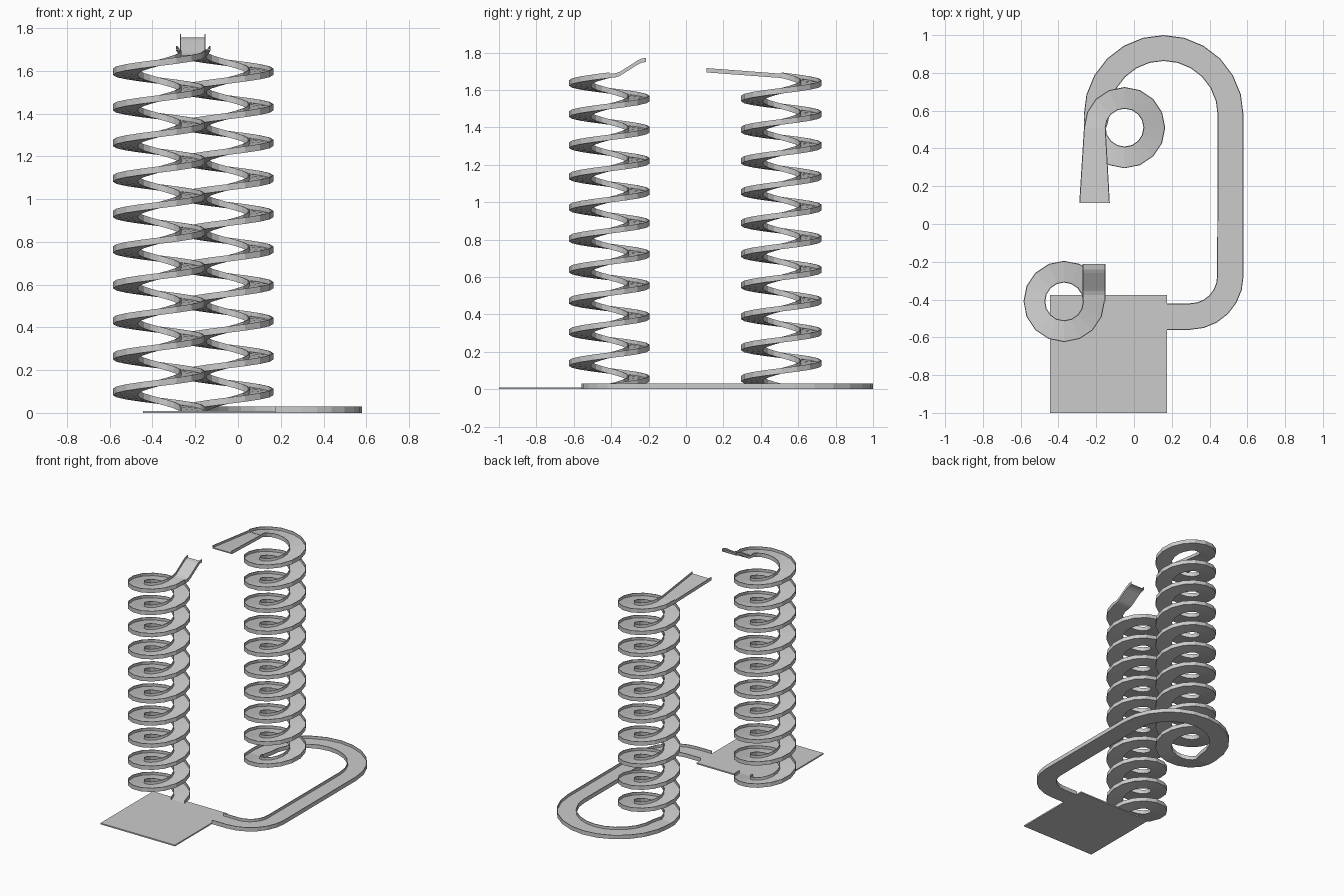
import bpy, bmesh, math
from mathutils import Vector

if "Cube" in bpy.data.objects:
    bpy.data.objects.remove(bpy.data.objects["Cube"])

gray = bpy.data.materials.new("plain gray")
gray.diffuse_color = (0.6, 0.6, 0.6, 1)
gray.use_nodes = True
gray.node_tree.nodes["Principled BSDF"].inputs["Base Color"].default_value = gray.diffuse_color


def finish(name, bm):
    bmesh.ops.recalc_face_normals(bm, faces=bm.faces)
    mesh = bpy.data.meshes.new(name)
    bm.to_mesh(mesh)
    bm.free()
    mesh.materials.append(gray)
    ob = bpy.data.objects.new(name, mesh)
    bpy.context.collection.objects.link(ob)


def channel(name, rails, height=0.03, floor=0.01, wall=0.005):
    """Sweep an open U channel between pairs of edge points."""
    bm = bmesh.new()
    rings = []
    for a, b in rails:
        a, b = Vector(a), Vector(b)
        w = (b - a).length
        t = wall / w
        section = [(0, 0), (1, 0), (1, height), (1 - t, height),
                   (1 - t, floor), (t, floor), (t, height), (0, height)]
        rings.append([bm.verts.new(a.lerp(b, s) + Vector((0, 0, h))) for s, h in section])
    for r, q in zip(rings, rings[1:]):
        for i in range(8):
            j = (i + 1) % 8
            bm.faces.new((r[i], r[j], q[j], q[i]))
    bm.faces.new(rings[0])
    bm.faces.new(rings[-1])
    finish(name, bm)


def arc(cx, cy, inner, outer, start, end, steps, z0=0.0, z1=0.0):
    """Inner and outer edge pairs along an arc, optionally rising."""
    out = []
    for i in range(steps + 1):
        f = i / steps
        a = math.radians(start + (end - start) * f)
        z = z0 + (z1 - z0) * f
        c, s = math.cos(a), math.sin(a)
        out.append(((cx + inner * c, cy + inner * s, z), (cx + outer * c, cy + outer * s, z)))
    return out


TOP, TURNS, SIDES = 1.664, 10, 16

# two spiral ramps
channel("front_spiral", arc(-0.37, -0.41, 0.1, 0.215, 0, 360 * TURNS, SIDES * TURNS, 0, TOP))
channel("rear_spiral", arc(-0.05, 0.51, 0.1, 0.215, 180, 180 + 360 * TURNS, SIDES * TURNS, 0, TOP))

# curved launch lip on the front spiral
lip = [(-0.41, 1.664), (-0.375, 1.668), (-0.355, 1.675), (-0.335, 1.687),
       (-0.26, 1.735), (-0.24, 1.745), (-0.213, 1.75)]
channel("launch_lip", [((-0.272, y, z), (-0.152, y, z)) for y, z in lip], 0.022, 0.006)

# straight widening catcher on the rear spiral
channel("catch_chute", [((-0.15, 0.51, TOP), (-0.265, 0.51, TOP)),
                        ((-0.128, 0.11, 1.694), (-0.29, 0.11, 1.694))], 0.023, 0.008)

# ground track: from rear spiral round the back, along the side, to the tray
track = [((-0.145, 0.51, 0), (-0.265, 0.51, 0))]
track += arc(0.157, 0.577, 0.286, 0.423, 180, 0, 12)
track += arc(0.297, -0.277, 0.143, 0.283, 0, -90, 6)
track += [((0.175, -0.42, 0), (0.175, -0.56, 0))]
channel("ground_track", track)

# flat landing tray
bm = bmesh.new()
bmesh.ops.create_cube(bm, size=1)
for v in bm.verts:
    v.co = (-0.135 + v.co.x * 0.62, -0.6875 + v.co.y * 0.625, 0.005 + v.co.z * 0.01)
finish("landing_tray", bm)
